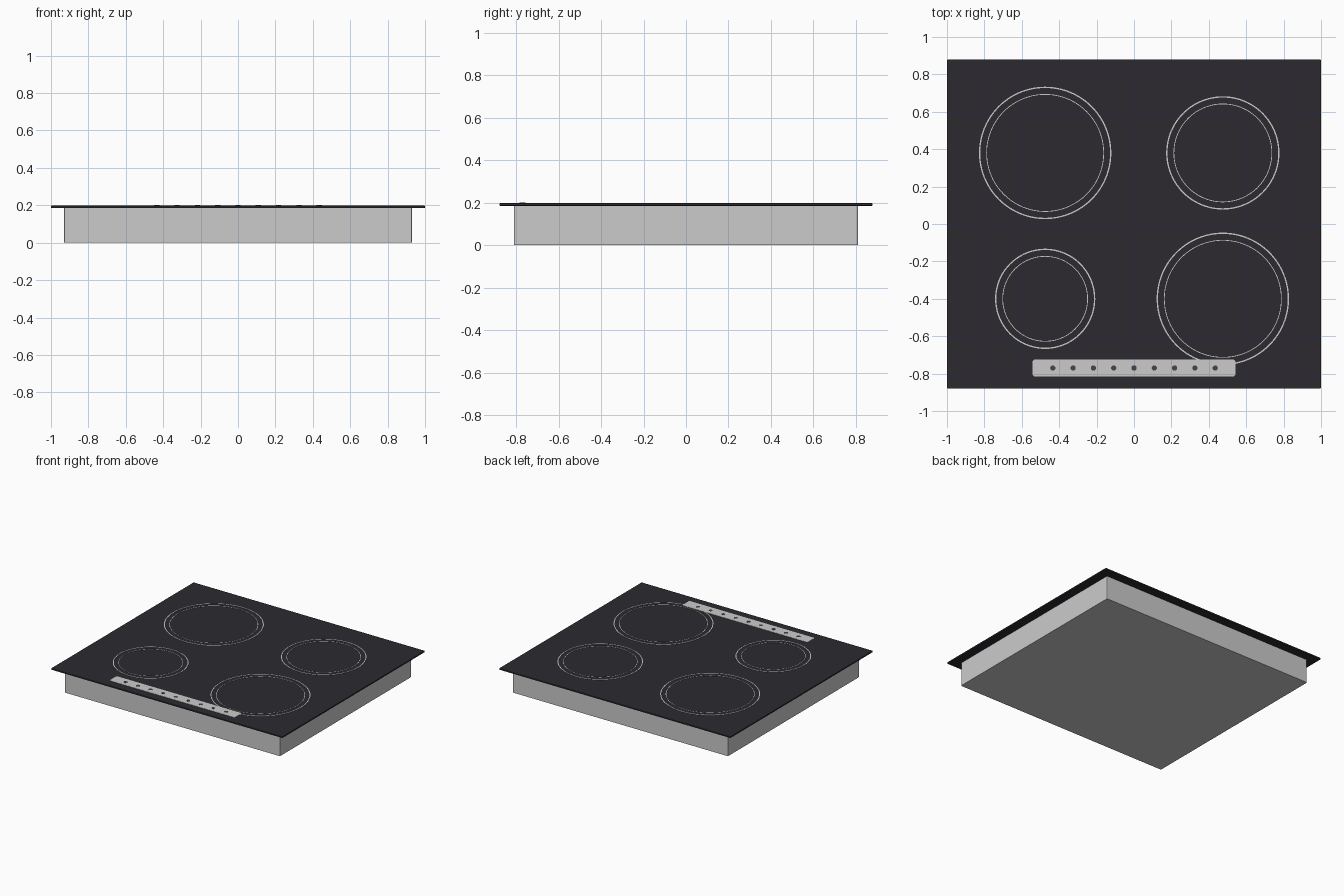
import bpy, bmesh, math

if "Cube" in bpy.data.objects:
    bpy.data.objects.remove(bpy.data.objects["Cube"])

def material(name, rgb):
    m = bpy.data.materials.new(name)
    m.diffuse_color = (*rgb, 1)
    m.use_nodes = True
    m.node_tree.nodes["Principled BSDF"].inputs["Base Color"].default_value = m.diffuse_color
    return m

GLASS = material("black_glass", (0.025, 0.023, 0.028))
DARK = material("dark_mark", (0.06, 0.06, 0.06))

def finish(name, bm, mat=None):
    bmesh.ops.recalc_face_normals(bm, faces=bm.faces)
    me = bpy.data.meshes.new(name)
    bm.to_mesh(me)
    bm.free()
    ob = bpy.data.objects.new(name, me)
    bpy.context.collection.objects.link(ob)
    if mat:
        me.materials.append(mat)
    return ob

def slab(name, x, y, z0, z1, cy=0, corner=0.0, edge=0.0, mat=None):
    """Box with rounded vertical corners and softened edges."""
    bm = bmesh.new()
    bmesh.ops.create_cube(bm, size=1)
    for v in bm.verts:
        v.co = (v.co.x * 2 * x, v.co.y * 2 * y + cy, z0 + (v.co.z + 0.5) * (z1 - z0))
    if corner:
        upright = [e for e in bm.edges if abs(e.verts[0].co.z - e.verts[1].co.z) > 1e-6]
        bmesh.ops.bevel(bm, geom=upright, offset=corner, segments=4, profile=0.5, affect='EDGES')
    ob = finish(name, bm, mat)
    if edge:
        b = ob.modifiers.new("soft_edge", 'BEVEL')
        b.width, b.segments = edge, 2
    return ob

def ring(name, cx, cy, r, width, z0, z1, n=96):
    """Flat raised ring made by spinning a rectangular section."""
    bm = bmesh.new()
    section = [(r - width, z0), (r, z0), (r, z1), (r - width, z1)]
    loops = []
    for i in range(n):
        a = 2 * math.pi * i / n
        loops.append([bm.verts.new((cx + q * math.cos(a), cy + q * math.sin(a), z))
                      for q, z in section])
    for i in range(n):
        a, b = loops[i], loops[(i + 1) % n]
        for k in range(4):
            j = (k + 1) % 4
            bm.faces.new((a[k], a[j], b[j], b[k]))
    return finish(name, bm)

def dot(name, x, y, r, z0, z1):
    bm = bmesh.new()
    bmesh.ops.create_cone(bm, cap_ends=True, segments=24, radius1=r, radius2=r, depth=z1 - z0)
    bmesh.ops.translate(bm, verts=bm.verts, vec=(x, y, (z0 + z1) / 2))
    return finish(name, bm, DARK)

TOP = 0.198

# Housing under the worktop and the glass plate
slab("housing", 0.93, 0.81, 0.0, 0.187, corner=0.006)
slab("glass_plate", 1.0, 0.88, 0.186, TOP, corner=0.006, edge=0.003, mat=GLASS)

# Cooking zones, each with an outer and a finer inner ring
zones = {"back_left": (-0.475, 0.38, 0.354), "back_right": (0.475, 0.38, 0.303),
         "front_left": (-0.475, -0.40, 0.268), "front_right": (0.475, -0.40, 0.354)}
for name, (x, y, r) in zones.items():
    ring(name + "_outer_ring", x, y, r, 0.007, TOP - 0.002, TOP + 0.002)
    ring(name + "_inner_ring", x, y, r - 0.039, 0.004, TOP - 0.002, TOP + 0.002)

# Touch control strip with a row of small keys
slab("control_strip", 0.542, 0.045, TOP - 0.002, TOP + 0.002, cy=-0.77, corner=0.012)
for i in range(9):
    dot(f"touch_key_{i + 1}", (i - 4) * 0.1085, -0.77, 0.014, TOP, TOP + 0.003)
